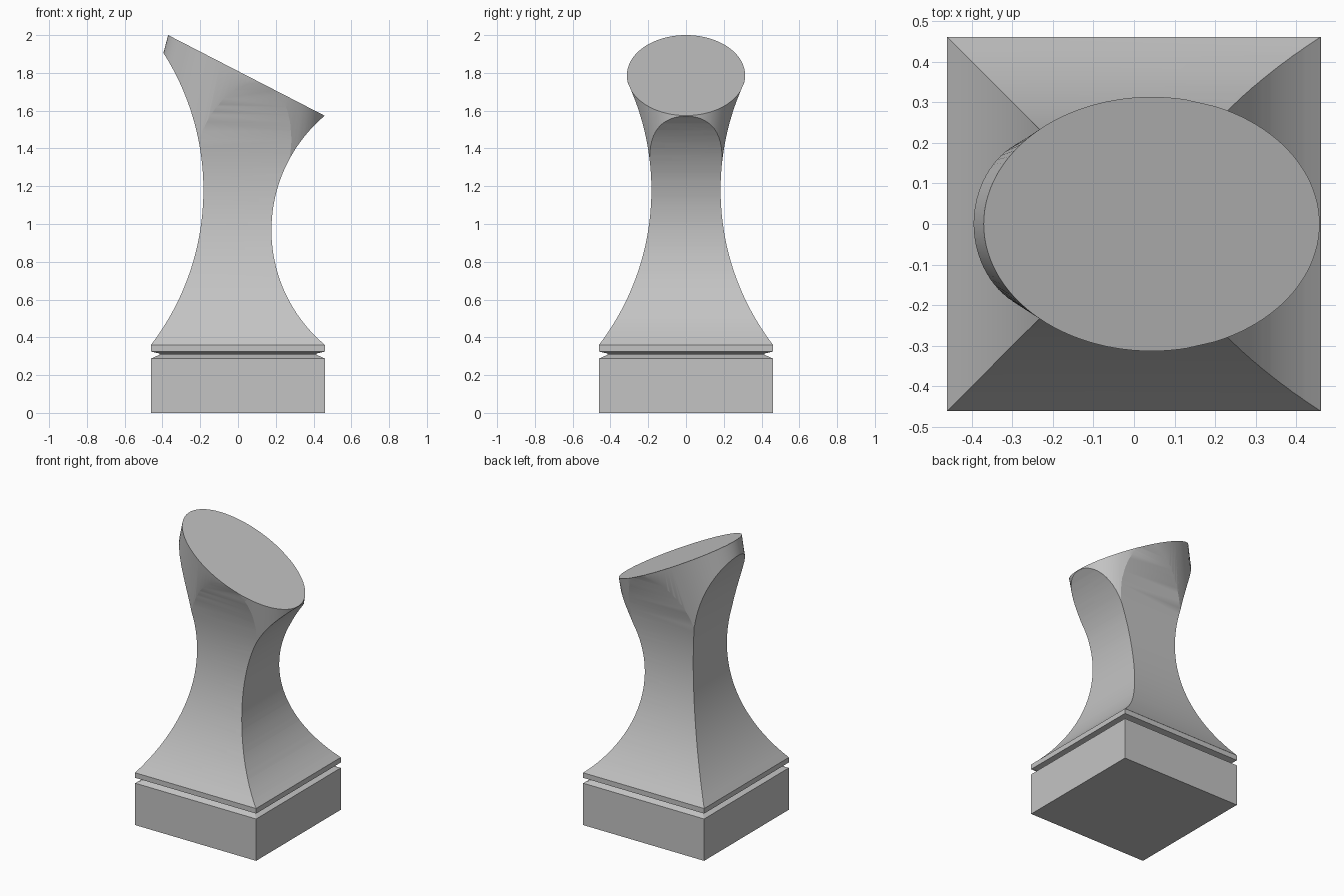
import bpy, bmesh, math

cube = bpy.data.objects.get("Cube")
if cube:
    bpy.data.objects.remove(cube, do_unlink=True)

HALF = 0.46        # half width of the square base
BODY_Z = 0.36      # height where the waisted body starts
SLOPE = 0.515      # fall of the slanted top along x
TOP_W = 1.8095     # height of the slanted top at x = 0

grey = bpy.data.materials.new("plain grey")
grey.use_nodes = True
grey.diffuse_color = (0.55, 0.55, 0.55, 1)
grey.node_tree.nodes["Principled BSDF"].inputs["Base Color"].default_value = (0.55, 0.55, 0.55, 1)


def loft(name, rings):
    """Skin a closed solid through rings of equal point count."""
    bm = bmesh.new()
    loops = [[bm.verts.new(p) for p in ring] for ring in rings]
    n = len(loops[0])
    for a, b in zip(loops, loops[1:]):
        for i in range(n):
            j = (i + 1) % n
            bm.faces.new((a[i], a[j], b[j], b[i]))
    bm.faces.new(loops[0][::-1])
    bm.faces.new(loops[-1])
    bmesh.ops.recalc_face_normals(bm, faces=bm.faces)
    mesh = bpy.data.meshes.new(name)
    bm.to_mesh(mesh)
    bm.free()
    obj = bpy.data.objects.new(name, mesh)
    bpy.context.collection.objects.link(obj)
    mesh.materials.append(grey)
    return obj


def arc(waist, waist_z, radius, z_top, steps=40):
    """Concave arc as (distance from centre, height) pairs."""
    out = []
    for i in range(steps + 1):
        z = BODY_Z + (z_top - BODY_Z) * i / steps
        out.append((waist + radius - math.sqrt(radius ** 2 - (z - waist_z) ** 2), z))
    return out


def intersect(obj, cutter):
    cutter.hide_render = True
    mod = obj.modifiers.new("cut", "BOOLEAN")
    mod.operation = "INTERSECT"
    mod.solver = "EXACT"
    mod.object = cutter
    bpy.ops.object.select_all(action="DESELECT")
    bpy.context.view_layer.objects.active = obj
    obj.select_set(True)
    bpy.ops.object.modifier_apply(modifier=mod.name)
    bpy.data.objects.remove(cutter, do_unlink=True)


# Square base with a V groove below its top slab
profile = [(HALF, 0), (HALF, 0.288), (0.415, 0.308), (0.415, 0.314), (HALF, 0.325), (HALF, BODY_Z)]
corners = [(-1, -1), (1, -1), (1, 1), (-1, 1)]
loft("base", [[(sx * r, sy * r, z) for sx, sy in corners] for r, z in profile])

# Waisted body: side profile crossed with front profile
wide = arc(0.183, 1.18, 1.35, 2.1)
tight = arc(0.177, 0.967, 0.793, 1.66) + [(0.58, 2.1)]
front = [(-r, z) for r, z in wide] + [(r, z) for r, z in reversed(tight)]
side = [(-r, z) for r, z in wide] + [(r, z) for r, z in reversed(wide)]
body = loft("waisted_body", [[(x, y, z) for x, z in front] for y in (-0.8, 0.8)])
intersect(body, loft("side_cutter", [[(x, y, z) for y, z in side] for x in (-0.9, 0.9)]))


# Oval head with slanted flat top, flaring out below so it only trims the neck
def oval(depth, left, right, half_y, n=112):
    ring = []
    for i in range(n):
        t = 2 * math.pi * i / n
        x = (left + right) / 2 + (right - left) / 2 * math.cos(t)
        ring.append((x, half_y * math.sin(t), TOP_W - depth - SLOPE * x))
    return ring


def taper(depth):
    return oval(depth, -0.37 - 0.231 * depth, 0.457 - 0.1 * depth, 0.313 - 0.185 * depth)


intersect(body, loft("head_cutter", [taper(0), taper(0.47), oval(0.62, -1, 1, 1), oval(2.2, -1, 1, 1)]))

bpy.ops.object.shade_smooth_by_angle(angle=math.radians(18))
